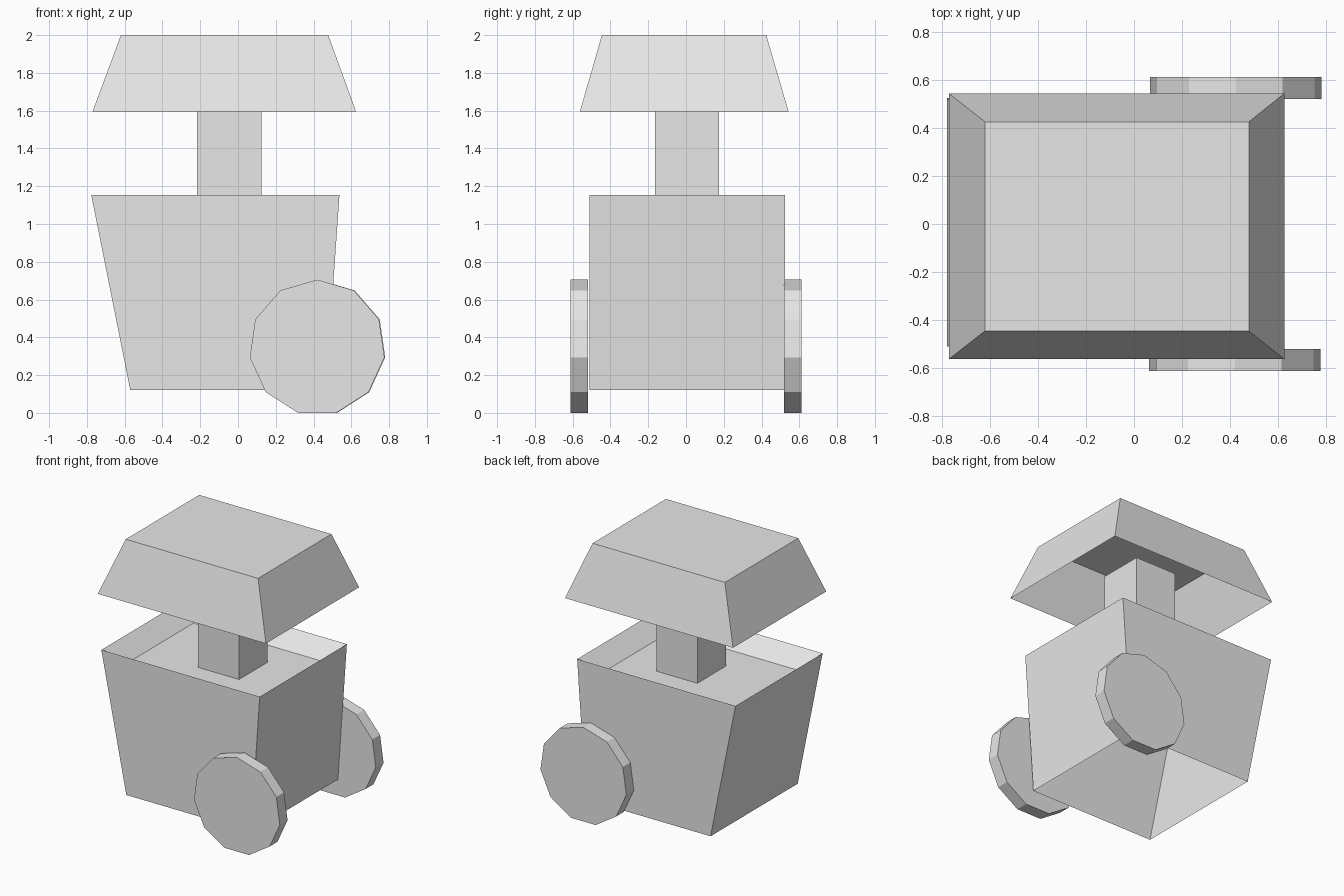
import bpy
import bmesh
import math
from mathutils import Matrix

cube = bpy.data.objects.get("Cube")
if cube:
    bpy.data.objects.remove(cube, do_unlink=True)

grey = bpy.data.materials.new("plain_grey")
grey.use_nodes = True
grey.diffuse_color = (0.8, 0.8, 0.8, 1)
grey.node_tree.nodes["Principled BSDF"].inputs["Base Color"].default_value = (0.8, 0.8, 0.8, 1)


def finish(name, bm):
    mesh = bpy.data.meshes.new(name)
    bm.to_mesh(mesh)
    bm.free()
    mesh.materials.append(grey)
    obj = bpy.data.objects.new(name, mesh)
    bpy.context.collection.objects.link(obj)
    return obj


def loft(name, rings, cap_start, cap_end):
    """Join rectangles (x0, x1, y0, y1, z) in order, closing the chosen ends."""
    bm = bmesh.new()
    loops = [[bm.verts.new(p) for p in ((x0, y0, z), (x1, y0, z), (x1, y1, z), (x0, y1, z))]
             for x0, x1, y0, y1, z in rings]
    for low, high in zip(loops, loops[1:]):
        for i in range(4):
            j = (i + 1) % 4
            bm.faces.new((low[i], low[j], high[j], high[i]))
    if cap_start:
        bm.faces.new(loops[0][::-1])
    if cap_end:
        bm.faces.new(loops[-1])
    return finish(name, bm)


# Body: open underneath, with sloped inner sides down to a sunken floor
loft("body", [(-0.57, 0.465, -0.51, 0.523, 0.12),
              (-0.777, 0.537, -0.51, 0.523, 1.153),
              (-0.65, 0.41, -0.39, 0.4, 1.04)], False, True)

# Neck post standing on the sunken floor
loft("neck", [(-0.217, 0.124, -0.165, 0.175, 1.04),
              (-0.217, 0.124, -0.165, 0.175, 1.775)], True, True)

# Hollow tapered cap, open underneath
loft("cap", [(-0.77, 0.625, -0.562, 0.543, 1.595),
             (-0.62, 0.478, -0.445, 0.425, 2.0)], False, True)

# Eleven-sided wheels, one on the front and one on the back
SIDES = 11
RADIUS = 0.36
for name, y, x in (("front_wheel", -0.566, 0.419), ("back_wheel", 0.566, 0.423)):
    bm = bmesh.new()
    bmesh.ops.create_cone(bm, cap_ends=True, segments=SIDES, radius1=RADIUS,
                          radius2=RADIUS, depth=0.092)
    # Point one corner straight up so the wheel rests on a flat side
    top = max(bm.verts, key=lambda v: v.co.y).co
    spin = math.pi / 2 - math.atan2(top.y, top.x)
    turn = Matrix.Rotation(math.pi / 2, 4, "X") @ Matrix.Rotation(spin, 4, "Z")
    height = RADIUS * math.cos(math.pi / SIDES)
    bm.transform(Matrix.Translation((x, y, height)) @ turn)
    finish(name, bm)
